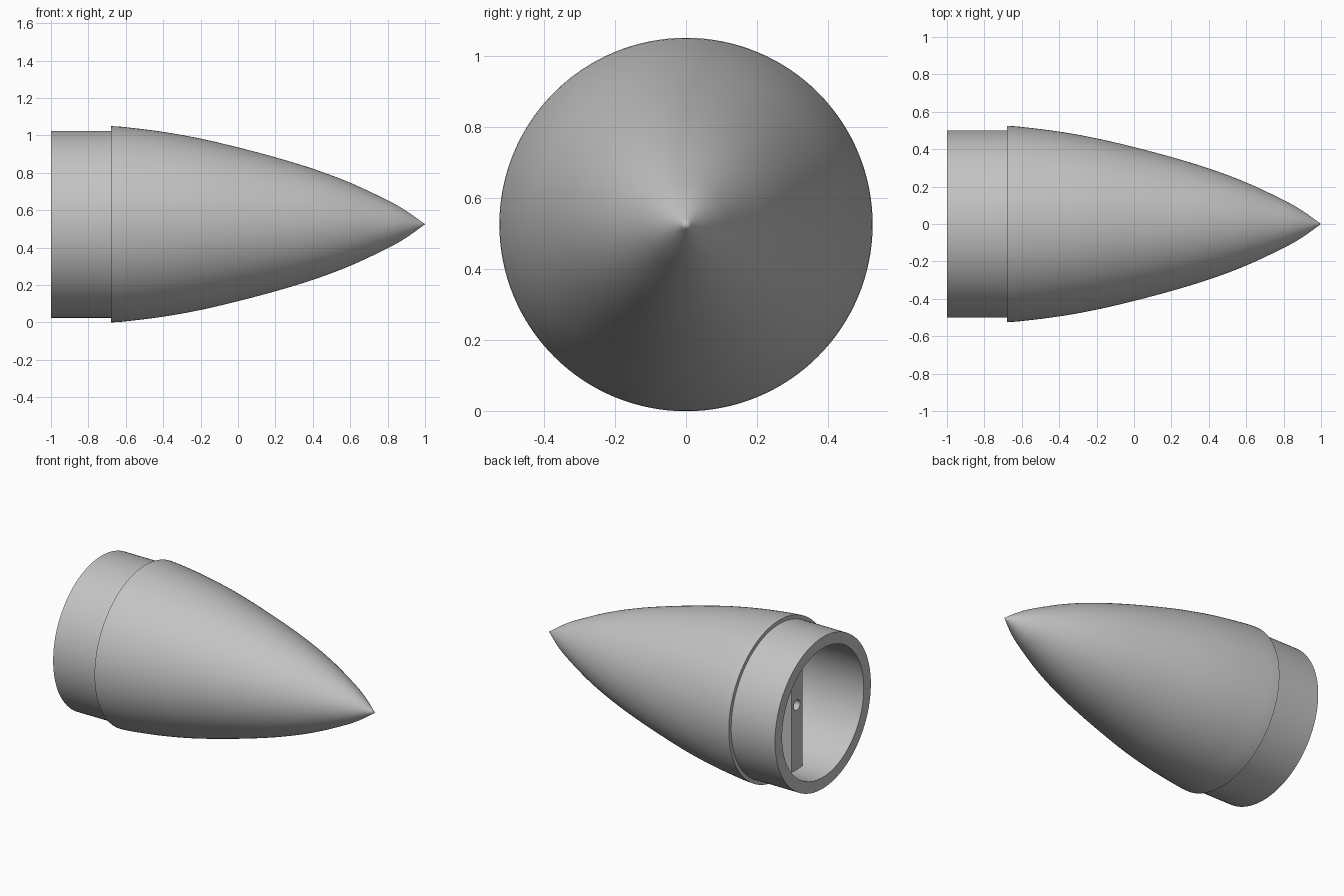
import bpy
import bmesh
import math
from mathutils import Matrix, Vector

if "Cube" in bpy.data.objects:
    bpy.data.objects.remove(bpy.data.objects["Cube"], do_unlink=True)

AXIS_Z = 0.525       # height of the centre line
SHOULDER_X = -0.68   # where the cone meets the coupling sleeve
BASE_X = -1.0
SLEEVE_R = 0.5
BORE_R = 0.426

grey = bpy.data.materials.new("plain_grey")
grey.use_nodes = True
colour = (0.55, 0.55, 0.55, 1)
grey.diffuse_color = colour
grey.node_tree.nodes["Principled BSDF"].inputs["Base Color"].default_value = colour


def add_object(name, bm):
    bmesh.ops.recalc_face_normals(bm, faces=bm.faces)
    mesh = bpy.data.meshes.new(name)
    bm.to_mesh(mesh)
    bm.free()
    obj = bpy.data.objects.new(name, mesh)
    bpy.context.collection.objects.link(obj)
    mesh.materials.append(grey)
    return obj


def smooth(obj):
    bpy.ops.object.select_all(action='DESELECT')
    obj.select_set(True)
    bpy.context.view_layer.objects.active = obj
    bpy.ops.object.shade_smooth_by_angle(angle=math.radians(30))


def spline(points, steps=5):
    """Smooth curve through the given profile points."""
    pts = [Vector(p) for p in points]
    pts = [2 * pts[0] - pts[1]] + pts + [2 * pts[-1] - pts[-2]]
    curve = []
    for a, b, c, d in zip(pts, pts[1:], pts[2:], pts[3:]):
        for i in range(steps):
            t = i / steps
            curve.append(0.5 * (2 * b + (c - a) * t + (2 * a - 5 * b + 4 * c - d) * t ** 2
                                + (3 * b - a - 3 * c + d) * t ** 3))
    return curve + [pts[-2]]


def revolve(name, profile, steps=128):
    """Spin an (x, radius) profile around the centre line."""
    bm = bmesh.new()
    verts = [bm.verts.new((x, 0, AXIS_Z + max(r, 0))) for x, r in profile]
    edges = [bm.edges.new(pair) for pair in zip(verts, verts[1:])]
    bmesh.ops.spin(bm, geom=verts + edges, cent=(0, 0, AXIS_Z), axis=(1, 0, 0),
                   angle=math.tau, steps=steps)
    bmesh.ops.remove_doubles(bm, verts=bm.verts, dist=0.0001)
    return add_object(name, bm)


# Hollow nose cone with stepped coupling sleeve
outer = spline([(-0.68, 0.525), (-0.6, 0.519), (-0.4, 0.494), (-0.2, 0.458),
                (0, 0.411), (0.2, 0.358), (0.4, 0.297), (0.6, 0.222),
                (0.8, 0.128), (0.9, 0.071), (1, 0)])
ratio = BORE_R / outer[0].y
inner = [(SHOULDER_X + (p.x - SHOULDER_X) * 0.88, p.y * ratio) for p in outer]
profile = [tuple(p) for p in reversed(outer)]
profile += [(SHOULDER_X, SLEEVE_R), (BASE_X, SLEEVE_R), (BASE_X, BORE_R)] + inner
smooth(revolve("nose_cone_shell", profile))

# Anchor bar across the bore
bm = bmesh.new()
bmesh.ops.create_cube(bm, size=1, matrix=Matrix.Translation((-0.75, 0, AXIS_Z))
                      @ Matrix.Diagonal((0.12, 0.116, 0.9, 1)))
bar = add_object("anchor_bar", bm)

# Cord hole through the bar
bm = bmesh.new()
bmesh.ops.create_cone(bm, cap_ends=True, segments=32, radius1=0.033, radius2=0.033,
                      depth=0.4, matrix=Matrix.Translation((-0.75, 0, AXIS_Z))
                      @ Matrix.Rotation(math.pi / 2, 4, 'Y'))
cutter = add_object("cord_hole_cutter", bm)
cutter.hide_render = True
cut = bar.modifiers.new("cord_hole", 'BOOLEAN')
cut.operation = 'DIFFERENCE'
cut.solver = 'EXACT'
cut.object = cutter
bpy.context.view_layer.objects.active = bar
bpy.ops.object.modifier_apply(modifier=cut.name)
bpy.data.objects.remove(cutter, do_unlink=True)
smooth(bar)
